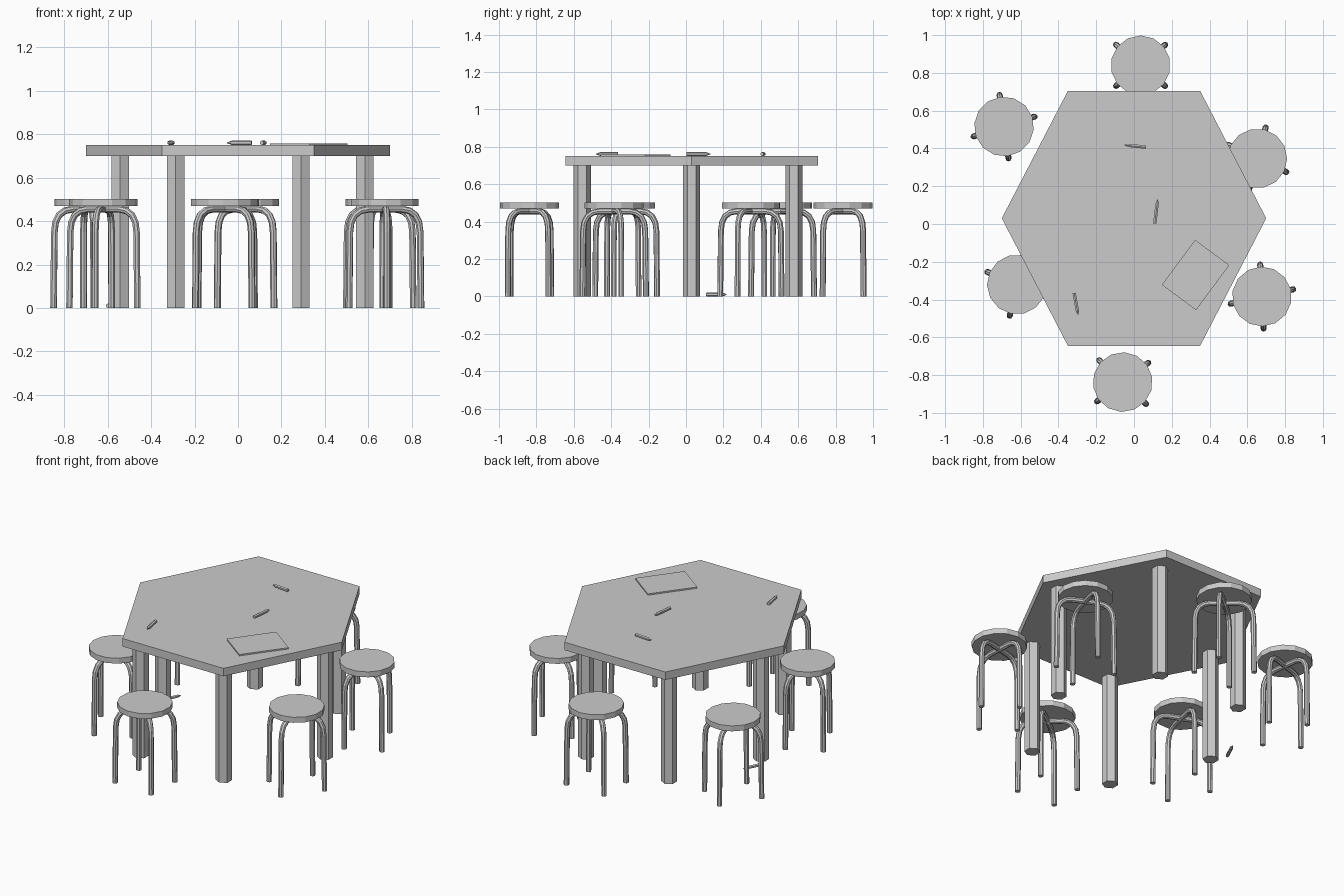
import bpy, bmesh
from math import radians, pi, cos, sin, atan2, hypot
from mathutils import Matrix, Vector

if "Cube" in bpy.data.objects:
    bpy.data.objects.remove(bpy.data.objects["Cube"])


def prism(name, sides, radius, depth, matrix, tip=0.0):
    """Flat-sided prism from local z=0 to depth, optional pointed end."""
    bm = bmesh.new()
    bmesh.ops.create_cone(bm, cap_ends=True, segments=sides, radius1=radius,
                          radius2=radius, depth=depth,
                          matrix=Matrix.Translation((0, 0, depth / 2)))
    if tip:
        end = max(bm.faces, key=lambda f: f.calc_center_median().z)
        new = bmesh.ops.extrude_discrete_faces(bm, faces=[end])["faces"][0]
        bmesh.ops.translate(bm, verts=new.verts, vec=(0, 0, tip))
        bmesh.ops.scale(bm, verts=new.verts, vec=(0.2, 0.2, 1))
    bm.transform(matrix)
    bmesh.ops.recalc_face_normals(bm, faces=bm.faces)
    mesh = bpy.data.meshes.new(name)
    bm.to_mesh(mesh)
    bm.free()
    obj = bpy.data.objects.new(name, mesh)
    bpy.context.collection.objects.link(obj)
    return obj


def tube(name, points, radius):
    cu = bpy.data.curves.new(name, "CURVE")
    cu.dimensions = "3D"
    cu.bevel_depth = radius
    cu.bevel_resolution = 2
    cu.use_fill_caps = True
    sp = cu.splines.new("POLY")
    sp.points.add(len(points) - 1)
    for p, co in zip(sp.points, points):
        p.co = (*co, 1)
        
    sp.use_smooth = False
    obj = bpy.data.objects.new(name, cu)
    bpy.context.collection.objects.link(obj)
    bpy.ops.object.select_all(action="DESELECT")
    obj.select_set(True)
    bpy.context.view_layer.objects.active = obj
    bpy.ops.object.convert(target="MESH")
    return obj


T = Matrix.Translation

# Table top: stretched hexagon with corners on the x axis
top_scale = Matrix.Diagonal((0.70, 0.675 / sin(pi / 3), 1, 1))
hexagon = prism("table_top", 6, 1, 0.05,
                T((0, 0.03, 0.70)) @ top_scale @ Matrix.Rotation(pi / 6, 4, "Z"))
# keep a corner pointing along +x whatever the primitive's start angle
if abs(max(v.co.x for v in hexagon.data.vertices) - 0.70) > 0.01:
    hexagon.data.transform(T((0, 0.03, 0.70)) @ top_scale
                           @ Matrix.Rotation(pi / 6, 4, "Z")
                           @ top_scale.inverted() @ T((0, -0.03, -0.70)))

# Table legs
for x, y in [(-0.543, 0.03), (0.584, 0.03), (-0.287, -0.555), (0.29, -0.555),
             (-0.287, 0.577), (0.29, 0.577)]:
    prism("table_leg", 6, 0.046, 0.70, T((x, y, 0)))

# Stools: round seat on two crossing bent tubes
half = [(0.170, 0), (0.166, 0.35), (0.160, 0.395), (0.143, 0.428),
        (0.115, 0.448), (0.08, 0.455)]
profile = [(-r, z) for r, z in half] + half[::-1]
stools = [(0.035, 0.84, 0), (-0.688, 0.516, 58), (0.653, 0.347, 115),
          (-0.62, -0.32, 117), (0.677, -0.384, 53), (-0.06, -0.837, -3)]
for x, y, turn in stools:
    prism("stool_seat", 14, 0.158, 0.034,
          T((x, y, 0.469)) @ Matrix.Rotation(radians(turn), 4, "Z"))
    for a in (radians(turn - 40), radians(turn + 40)):
        tube("stool_leg_pair",
             [(x + r * cos(a), y + r * sin(a), z) for r, z in profile], 0.016)

# Sheet of paper on the table
bpy.ops.mesh.primitive_cube_add(size=1, location=(0.326, -0.27, 0.754),
                                rotation=(0, 0, radians(53.5)))
paper = bpy.context.object
paper.name = "paper_pad"
paper.scale = (0.296, 0.225, 0.009)

# Crayons: tail point, tip point, height of the surface beneath
for tail, tip, z in [((0.063, 0.407), (-0.05, 0.418), 0.751),
                     ((0.110, 0.003), (0.125, 0.130), 0.751),
                     ((-0.317, -0.365), (-0.296, -0.480), 0.751),
                     ((-0.60, 0.11), (-0.55, 0.217), 0.0)]:
    d = Vector((tip[0] - tail[0], tip[1] - tail[1], 0))
    m = T((tail[0], tail[1], z + 0.01)) @ d.to_track_quat("Z", "Y").to_matrix().to_4x4()
    prism("crayon", 6, 0.010, d.length - 0.022, m, tip=0.022)
